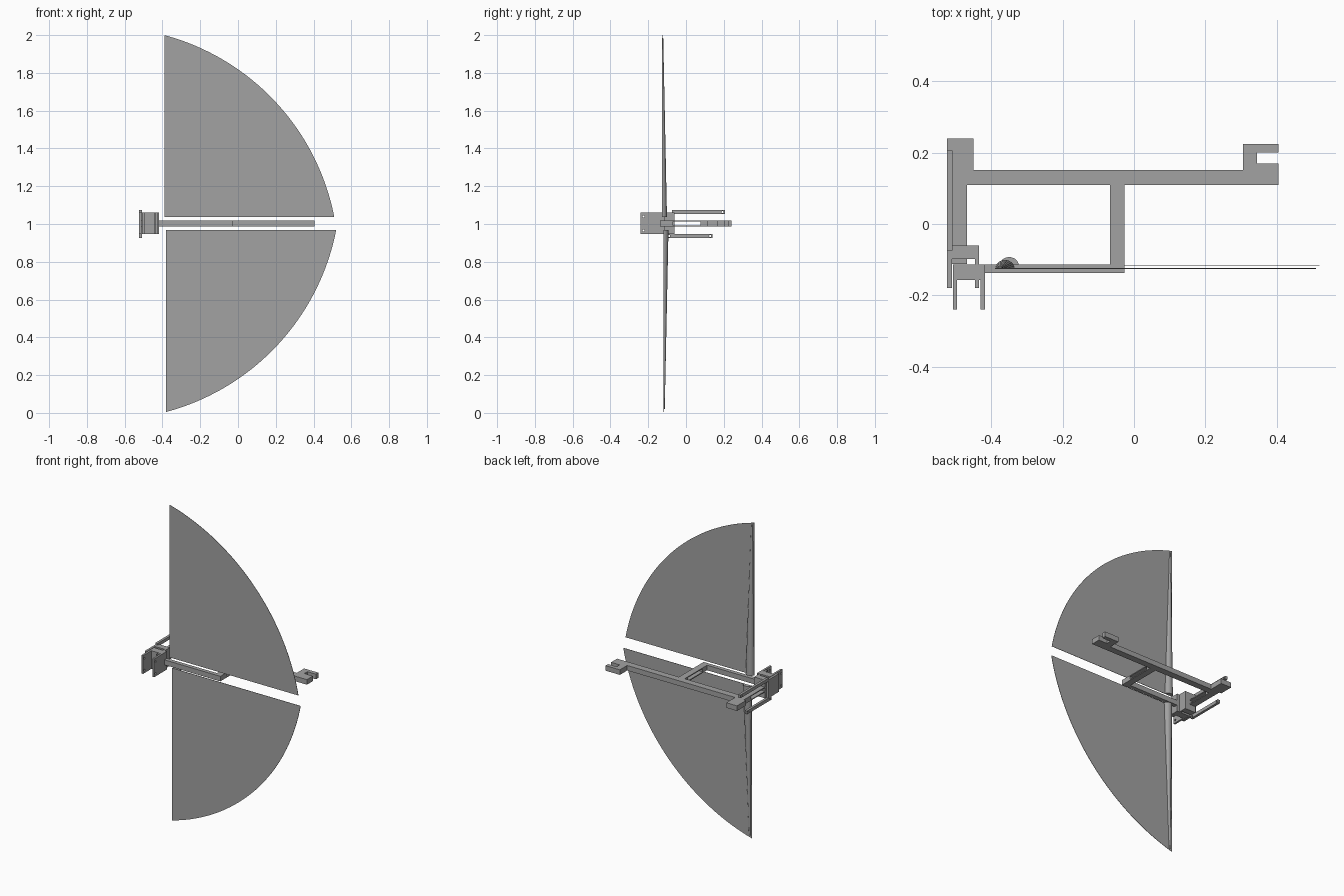
import bpy, bmesh, math
from mathutils import Matrix

cube = bpy.data.objects.get("Cube")
if cube:
    bpy.data.objects.remove(cube, do_unlink=True)

grey = bpy.data.materials.new("plain grey")
grey.use_nodes = True
grey.diffuse_color = (0.36, 0.36, 0.36, 1)
grey.node_tree.nodes["Principled BSDF"].inputs["Base Color"].default_value = (0.36, 0.36, 0.36, 1)


def finish(name, bm):
    bmesh.ops.recalc_face_normals(bm, faces=bm.faces)
    mesh = bpy.data.meshes.new(name)
    bm.to_mesh(mesh)
    bm.free()
    mesh.materials.append(grey)
    ob = bpy.data.objects.new(name, mesh)
    bpy.context.collection.objects.link(ob)
    return ob


def prism(bm, outline, lo, hi, axis):
    """Extrude a 2D outline between lo and hi along y or z."""
    def place(a, b, h):
        return (a, h, b) if axis == "y" else (a, b, h)
    face = bm.faces.new([bm.verts.new(place(a, b, lo)) for a, b in outline])
    ext = bmesh.ops.extrude_face_region(bm, geom=[face])
    verts = [g for g in ext["geom"] if isinstance(g, bmesh.types.BMVert)]
    bmesh.ops.translate(bm, verts=verts, vec=place(0, 0, hi - lo))


def plan(name, outline, lo, hi):
    bm = bmesh.new()
    prism(bm, outline, lo, hi, "z")
    return finish(name, bm)


def box(name, x0, x1, y0, y1, z0, z1):
    return plan(name, [(x0, y0), (x1, y0), (x1, y1), (x0, y1)], z0, z1)


# Flat frame bars, with the two cross bars slotted sideways
LOW, HIGH, SKIN = 0.986, 1.018, 0.006
plan("long_beam", [(-0.468, 0.11), (0.405, 0.11), (0.405, 0.17), (0.345, 0.17),
                   (0.345, 0.2), (0.405, 0.2), (0.405, 0.225), (0.305, 0.225),
                   (0.305, 0.152), (-0.468, 0.152)], LOW, HIGH)
plan("beam_end_block", [(-0.51, 0.08), (-0.468, 0.08), (-0.468, 0.152), (-0.45, 0.152),
                        (-0.45, 0.24), (-0.525, 0.24), (-0.525, 0.152), (-0.51, 0.152)], LOW, HIGH)
box("front_bar", -0.42, -0.027, -0.138, -0.113, LOW, HIGH)
for name, x0, x1, y0, y1 in (("side_bar", -0.51, -0.468, -0.112, 0.08),
                             ("middle_bar", -0.068, -0.027, -0.113, 0.11)):
    box(name + "_top", x0, x1, y0, y1, HIGH - SKIN, HIGH)
    box(name + "_bottom", x0, x1, y0, y1, LOW, LOW + SKIN)
    box(name + "_front_web", x0, x1, y0, -0.07, LOW, HIGH)
box("middle_bar_back_web", -0.068, -0.027, 0.078, 0.11, LOW, HIGH)

# Two interlocking hinge forks and the pair of link rods
B, T = 0.947, 1.062
pinned = [
    plan("front_fork", [(-0.508, -0.24), (-0.496, -0.24), (-0.496, -0.157), (-0.43, -0.157),
                        (-0.43, -0.24), (-0.418, -0.24), (-0.418, -0.113), (-0.508, -0.113)], B, T),
    plan("rear_fork", [(-0.525, -0.18), (-0.511, -0.18), (-0.511, -0.098), (-0.446, -0.098),
                       (-0.446, -0.18), (-0.434, -0.18), (-0.434, -0.06), (-0.511, -0.06),
                       (-0.511, -0.072), (-0.525, -0.072)], B, T),
    box("upper_link_rod", -0.525, -0.509, -0.075, 0.206, 1.053, 1.073),
    box("lower_link_rod", -0.525, -0.509, -0.102, 0.14, 0.926, 0.947),
]

# Pin holes through forks and rods
bm = bmesh.new()
for y, z in ((-0.225, 1.04), (-0.225, 0.965), (0.193, 1.063), (0.128, 0.9365), (-0.09, 0.9365)):
    bmesh.ops.create_cone(bm, cap_ends=True, segments=12, radius1=0.006, radius2=0.006, depth=0.3,
                          matrix=Matrix.Translation((-0.47, y, z)) @ Matrix.Rotation(math.pi / 2, 4, "Y"))
cutter = finish("pin_hole_cutter", bm)
cutter.hide_render = True
cutter.display_type = "WIRE"
for ob in pinned:
    mod = ob.modifiers.new("pin_holes", "BOOLEAN")
    mod.operation = "DIFFERENCE"
    mod.solver = "EXACT"
    mod.object = cutter
bpy.context.view_layer.update()
graph = bpy.context.evaluated_depsgraph_get()
for ob in pinned:
    cut = bpy.data.meshes.new_from_object(ob.evaluated_get(graph))
    ob.modifiers.clear()
    ob.data = cut
bpy.data.objects.remove(cutter, do_unlink=True)


def sail(name, x, y, flip, sleeve_x):
    """Thin circular-edged panel with a tapered half-round sleeve behind."""
    def z(v):
        return 2.005 - v if flip else v
    cx, cz, r = -0.711, 0.798, 1.244
    a0, a1 = math.asin((1.036 - cz) / r), math.acos((-0.39 - cx) / r)
    arc = [(cx + r * math.cos(a), cz + r * math.sin(a))
           for a in (a0 + (a1 - a0) * i / 40 for i in range(41))]
    shape = [(-0.39, 1.036)] + arc
    bm = bmesh.new()
    prism(bm, [(px + x + 0.39, z(pz)) for px, pz in shape], y - 0.001, y + 0.001, "y")
    finish(name, bm)

    bm = bmesh.new()
    rings = []
    for mid, rad, height in ((sleeve_x, 0.027, 1.036), (x + 0.016, 0.005, 1.985)):
        rings.append([bm.verts.new((mid + rad * math.cos(math.pi * i / 12),
                                    y + 0.9 * rad * math.sin(math.pi * i / 12), z(height)))
                      for i in range(13)])
    for i in range(-1, 12):
        bm.faces.new((rings[0][i], rings[0][i + 1], rings[1][i + 1], rings[1][i]))
    for ring in rings:
        bm.faces.new(ring)
    sleeve = finish(name + "_sleeve", bm)
    bpy.ops.object.select_all(action="DESELECT")
    sleeve.select_set(True)
    bpy.context.view_layer.objects.active = sleeve
    bpy.ops.object.shade_smooth_by_angle()


# Upper and lower panels
sail("upper_panel", -0.39, -0.125, False, -0.362)
sail("lower_panel", -0.38, -0.117, True, -0.35)
